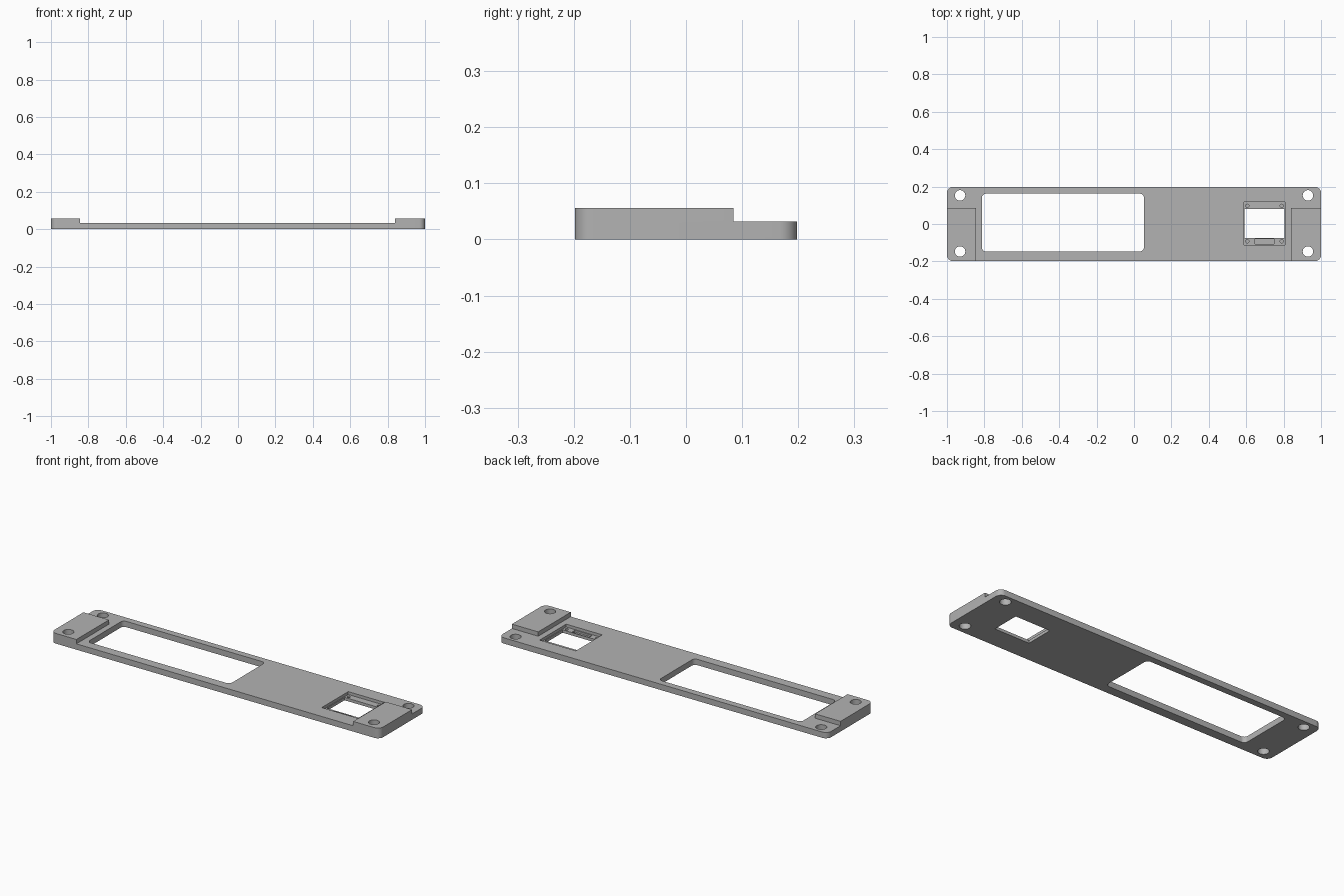
import bpy, bmesh, math

cube = bpy.data.objects.get("Cube")
if cube:
    bpy.data.objects.remove(cube, do_unlink=True)

grey = bpy.data.materials.new("plain grey")
grey.use_nodes = True
colour = (0.45, 0.45, 0.45, 1)
grey.diffuse_color = colour
grey.node_tree.nodes["Principled BSDF"].inputs["Base Color"].default_value = colour

PLATE, PAD, FLOOR = 0.032, 0.056, 0.016
HALF_Y = 0.198


def prism(name, x0, x1, y0, y1, z0, z1, radius=0.0, steps=8):
    """Upright box whose vertical edges can be rounded."""
    bm = bmesh.new()
    corners = [(x1, y1, 0), (x0, y1, 1), (x0, y0, 2), (x1, y0, 3)]
    points = []
    for x, y, quarter in corners:
        sx = 1 if x == x1 else -1
        sy = 1 if y == y1 else -1
        for i in range(steps + 1 if radius else 1):
            a = (quarter + i / steps) * math.pi / 2
            points.append((x - sx * radius + radius * math.cos(a),
                           y - sy * radius + radius * math.sin(a), z0))
    base = bm.faces.new([bm.verts.new(p) for p in points])
    top = bmesh.ops.extrude_face_region(bm, geom=[base])["geom"]
    bmesh.ops.translate(bm, vec=(0, 0, z1 - z0),
                        verts=[v for v in top if isinstance(v, bmesh.types.BMVert)])
    bmesh.ops.recalc_face_normals(bm, faces=bm.faces)
    return finish(name, bm)


def rod(name, x, y, z0, z1, radius, sides=32):
    """Upright cylinder."""
    bm = bmesh.new()
    bmesh.ops.create_cone(bm, cap_ends=True, segments=sides, radius1=radius,
                          radius2=radius, depth=z1 - z0)
    bmesh.ops.translate(bm, vec=(x, y, (z0 + z1) / 2), verts=bm.verts)
    return finish(name, bm)


def finish(name, bm):
    mesh = bpy.data.meshes.new(name)
    bm.to_mesh(mesh)
    bm.free()
    mesh.materials.append(grey)
    obj = bpy.data.objects.new(name, mesh)
    bpy.context.collection.objects.link(obj)
    return obj


def cut(body, cutter):
    """Subtract the cutter from the body, then discard it."""
    cutter.hide_render = True
    mod = body.modifiers.new("cut", "BOOLEAN")
    mod.operation, mod.solver, mod.object = "DIFFERENCE", "EXACT", cutter
    bpy.context.view_layer.objects.active = body
    bpy.ops.object.modifier_apply(modifier=mod.name)
    bpy.data.objects.remove(cutter, do_unlink=True)


# Full-height rounded blank, lowered to leave a raised pad at each end
panel = prism("mounting_panel", -1, 1, -HALF_Y, HALF_Y, 0, PAD, 0.032)
cut(panel, prism("middle_cutter", -0.845, 0.84, -1, 1, PLATE, 1))
cut(panel, prism("rear_cutter", -2, 2, 0.085, 1, PLATE, 1))

# Large display window
cut(panel, prism("window_cutter", -0.813, 0.053, -0.147, 0.162, -1, 1, 0.022))

# Stepped seat and its through opening
cut(panel, prism("seat_cutter", 0.588, 0.808, -0.112, 0.118, FLOOR, 1))
cut(panel, prism("opening_cutter", 0.592, 0.804, -0.075, 0.08, -1, 1))

# Blind connector slot and pin holes in the seat
cut(panel, prism("slot_cutter", 0.645, 0.75, -0.106, -0.08, 0.006, 1, 0.004, 3))
for x in (0.606, 0.79):
    for y in (-0.092, 0.097):
        cut(panel, rod("pin_cutter", x, y, 0.006, 1, 0.009, 16))

# Corner screw holes
for x in (-0.93, 0.93):
    for y in (-0.147, 0.153):
        cut(panel, rod("screw_cutter", x, y, -1, 1, 0.028))

# Smooth the rounded walls, keep the hard edges
bpy.ops.object.select_all(action="DESELECT")
panel.select_set(True)
bpy.context.view_layer.objects.active = panel
bpy.ops.object.shade_smooth_by_angle(angle=math.radians(30))
